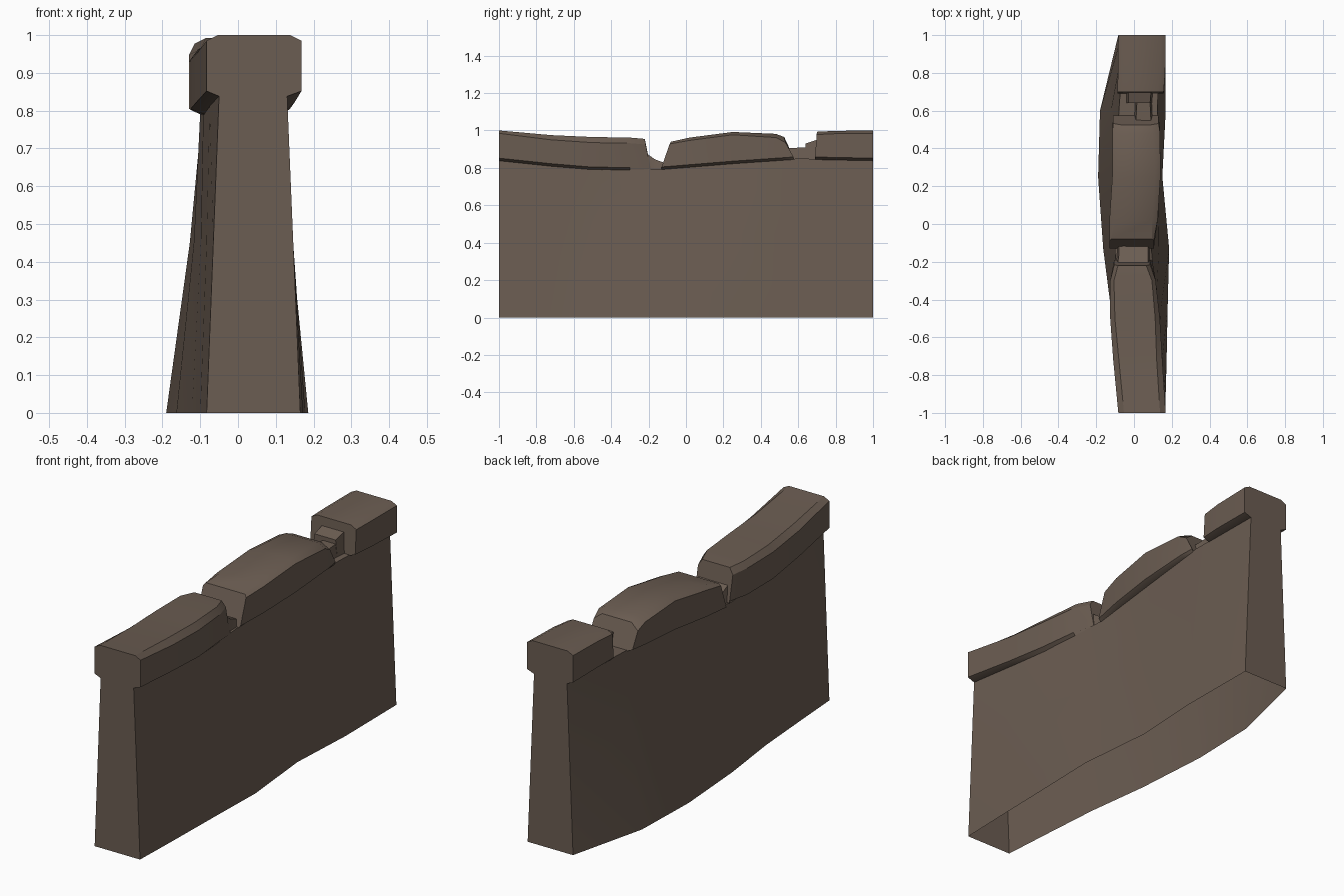
import bpy, bmesh, math

if "Cube" in bpy.data.objects:
    bpy.data.objects.remove(bpy.data.objects["Cube"])

stone = bpy.data.materials.new("brown stone")
stone.diffuse_color = (0.147, 0.109, 0.084, 1)
stone.use_nodes = True
stone.node_tree.nodes["Principled BSDF"].inputs["Base Color"].default_value = stone.diffuse_color


def loft(name, rings, closed=True, start=True, end=True):
    """Skin a list of equal-length point rings, with optional end faces."""
    bm = bmesh.new()
    vs = [[bm.verts.new(p) for p in r] for r in rings]
    n = len(rings[0])
    for a, b in zip(vs, vs[1:]):
        for i in range(n if closed else n - 1):
            j = (i + 1) % n
            bm.faces.new((a[i], a[j], b[j], b[i]))
    if start:
        bm.faces.new(vs[0][::-1])
    if end:
        bm.faces.new(vs[-1])
    bmesh.ops.recalc_face_normals(bm, faces=bm.faces)
    # make sure normals point outwards (the wall is open below)
    top = max(bm.faces, key=lambda f: f.calc_center_median().z)
    if top.normal.z < 0:
        bmesh.ops.reverse_faces(bm, faces=bm.faces)
    me = bpy.data.meshes.new(name)
    bm.to_mesh(me)
    bm.free()
    ob = bpy.data.objects.new(name, me)
    bpy.context.collection.objects.link(ob)
    me.materials.append(stone)
    bpy.ops.object.select_all(action='DESELECT')
    ob.select_set(True)
    bpy.context.view_layer.objects.active = ob
    bpy.ops.object.shade_smooth_by_angle(angle=math.radians(30))
    return ob


# Battered wall body: y, bottom left/right x, top left/right x, top z
WALL = [(-1.0, -.083, .165, -.05, .13, .842),
        (-.75, -.10, .172, -.075, .125, .815),
        (-.45, -.122, .178, -.092, .115, .79),
        (-.13, -.163, .186, -.10, .092, .795),
        (.25, -.19, .150, -.092, .108, .826),
        (.60, -.18, .168, -.08, .125, .85),
        (1.0, -.083, .165, -.05, .13, .842)]


def wall_ring(y, bl, br, tl, tr, z):
    dent = .012 * (1 - abs(y))
    mid = .45 / z
    ml, mr = bl + (tl - bl) * mid + dent, br + (tr - br) * mid
    return [(bl, y, 0), (ml, y, .45), (tl, y, z), (tr, y, z), (mr, y, .45), (br, y, 0)]


loft("wall_body", [wall_ring(*w) for w in WALL], closed=False)


def wall_at(y):
    """Top left x, top right x and top z of the wall at y."""
    for a, b in zip(WALL, WALL[1:]):
        if y <= b[0]:
            t = (y - a[0]) / (b[0] - a[0])
            return [a[k] + (b[k] - a[k]) * t for k in (3, 4, 5)]


def cap_ring(yb, yt, xl, xr, zt, inset=.03, drop=.015):
    """Coping section; yb and yt are its y at the bottom and the top."""
    wl, wr, zj = wall_at(yb)
    zf = zj + .01
    ys = yb + (yt - yb) * .85
    return [(wl, yb, zj - .004), (xl, yb, zf), (xl, ys, zt - drop), (xl + inset, yt, zt),
            (xr - inset, yt, zt), (xr, ys, zt - drop), (xr, yb, zf), (wr, yb, zj - .004)]


# Coping stones: bottom y, top y, left x, right x, top z, bevel width, bevel drop
CAPS = {
    "front_coping": [(-1, -1, -.083, .168, 1.0), (-.72, -.72, -.11, .15, .975, .03, .025),
                     (-.5, -.5, -.126, .137, .965, .025, .03), (-.3, -.3, -.126, .115, .962, .02, .03),
                     (-.19, -.22, -.105, .085, .955, .02, .03)],
    "middle_coping": [(-.13, -.08, -.13, .105, .94, .01, .012), (.02, .02, -.13, .125, .962),
                      (.25, .25, -.115, .14, .992), (.5, .48, -.115, .138, .982, .04, .02),
                      (.575, .525, -.11, .13, .965, .04, .03)],
    "back_coping": [(.69, .70, -.088, .157, .993), (.8, .8, -.085, .165, .998),
                    (1, 1, -.083, .168, 1.0)],
}
for name, secs in CAPS.items():
    loft(name, [cap_ring(*s) for s in secs])


# Broken rubble in the gaps: rings of y, left x, right x, base z, top z
def rubble(name, secs):
    loft(name, [[(l, y, b), (l + .01, y, t), (r - .01, y, t), (r, y, b)] for y, l, r, b, t in secs])


rubble("front_gap_rubble", [(-.26, -.10, .09, .79, .92), (-.20, -.095, .085, .79, .87),
                            (-.165, -.09, .085, .79, .845), (-.11, -.09, .085, .79, .825)])
rubble("back_gap_rubble", [(.54, 0, .10, .84, .905), (.64, .005, .095, .84, .91)])
rubble("back_gap_step", [(.64, -.04, .095, .84, .93), (.70, -.04, .10, .84, .95)])
